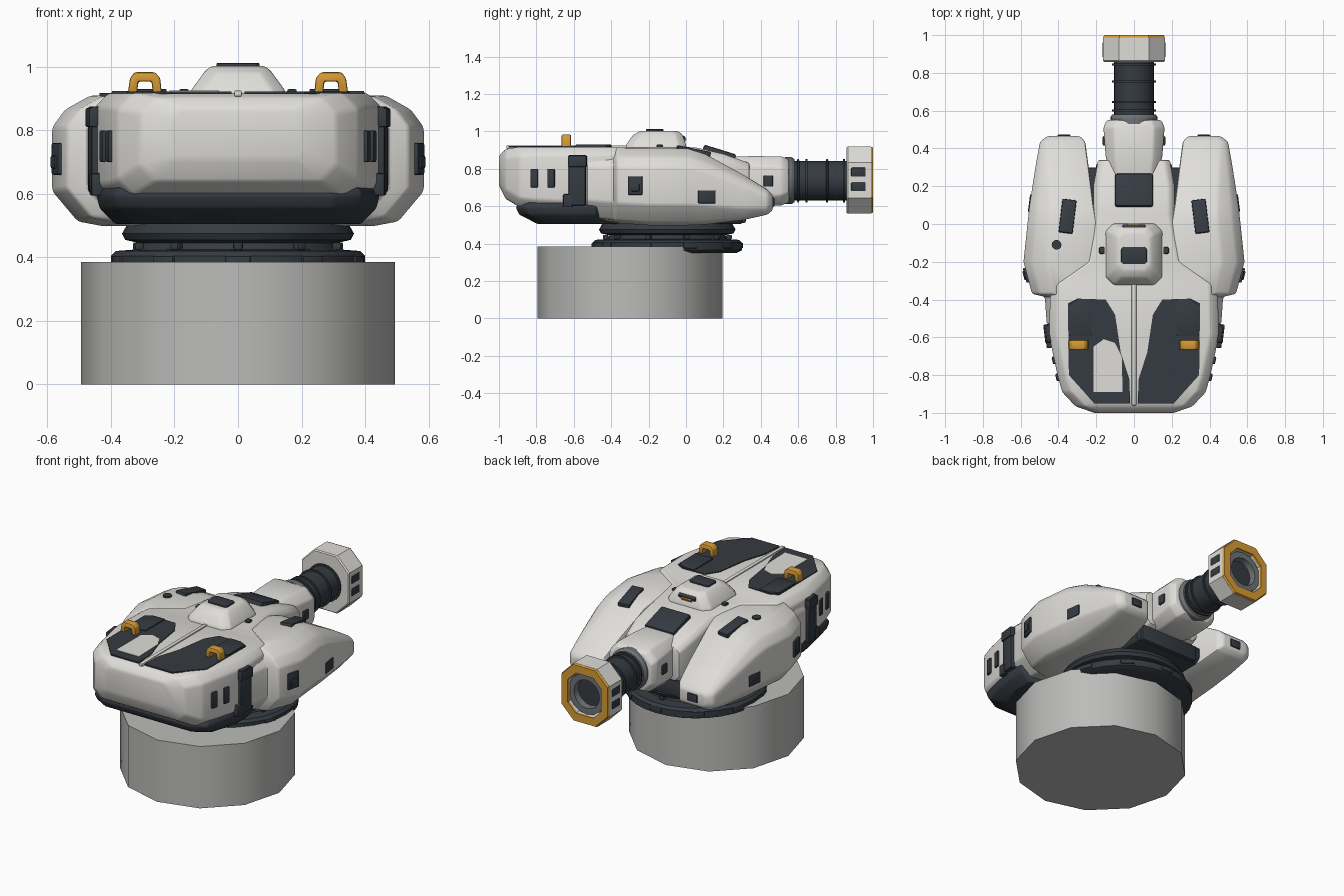
import bpy, bmesh, math
from mathutils import Matrix


def material(name, r, g, b):
    m = bpy.data.materials.new(name)
    m.diffuse_color = (r, g, b, 1)
    return m


WHITE = material("hull_white", 0.74, 0.73, 0.70)
GREY = material("pedestal_grey", 0.50, 0.50, 0.49)
DARK = material("dark_slate", 0.036, 0.044, 0.054)
STEEL = material("mid_grey", 0.16, 0.17, 0.18)
YELLOW = material("amber", 0.68, 0.33, 0.035)


def finish(name, bm, mat, bevel=0.0, mirror=False, angle=30):
    bmesh.ops.recalc_face_normals(bm, faces=bm.faces)
    me = bpy.data.meshes.new(name)
    bm.to_mesh(me)
    bm.free()
    me.materials.append(mat)
    ob = bpy.data.objects.new(name, me)
    bpy.context.collection.objects.link(ob)
    if bevel:
        b = ob.modifiers.new("bevel", 'BEVEL')
        b.width, b.segments, b.limit_method = bevel, 2, 'ANGLE'
        b.angle_limit = math.radians(22)
    if mirror:
        ob.modifiers.new("mirror", 'MIRROR').use_mirror_merge = False
    bpy.ops.object.select_all(action='DESELECT')
    ob.select_set(True)
    bpy.context.view_layer.objects.active = ob
    bpy.ops.object.convert(target='MESH')
    bpy.ops.object.shade_smooth_by_angle(angle=math.radians(angle))
    return ob


def loft(name, rings, mat, bevel=0.0, mirror=False, closed=False, angle=30):
    """Skin a list of equal-length point rings; cap the ends unless closed."""
    bm = bmesh.new()
    vs = [[bm.verts.new(p) for p in r] for r in rings]
    n = len(vs[0])
    pairs = list(zip(vs, vs[1:])) + ([(vs[-1], vs[0])] if closed else [])
    for a, b in pairs:
        for i in range(n):
            j = (i + 1) % n
            bm.faces.new((a[i], a[j], b[j], b[i]))
    if not closed:
        bm.faces.new(vs[0])
        bm.faces.new(vs[-1])
    return finish(name, bm, mat, bevel, mirror, angle)


def octo(hu, hv, c, cu=0.0, cv=0.0):
    """Chamfered rectangle as eight 2D points."""
    pts = [(hu, hv - c), (hu - c, hv), (c - hu, hv), (-hu, hv - c),
           (-hu, c - hv), (c - hu, -hv), (hu - c, -hv), (hu, c - hv)]
    return [(cu + u, cv + v) for u, v in pts]


def circle(r, n):
    return [(r * math.cos(2 * math.pi * i / n), r * math.sin(2 * math.pi * i / n)) for i in range(n)]


def at_y(pts, y):
    return [(u, y, v) for u, v in pts]


def at_z(pts, z):
    return [(u, v, z) for u, v in pts]


def plate(name, pts, z0, z1, mat, mirror=False, bevel=0.0):
    return loft(name, [at_z(pts, z0), at_z(pts, z1)], mat, bevel, mirror)


def box(name, loc, size, mat, rx=0.0, rz=0.0, mirror=True, bevel=0.006):
    bm = bmesh.new()
    bmesh.ops.create_cube(bm, size=1)
    m = (Matrix.Translation(loc) @ Matrix.Rotation(rz, 4, 'Z') @ Matrix.Rotation(rx, 4, 'X')
         @ Matrix.Diagonal((*size, 1)))
    bmesh.ops.transform(bm, matrix=m, verts=bm.verts)
    return finish(name, bm, mat, bevel, mirror)


def lathe_z(name, cy, prof, n, mat, angle=30):
    rings = [[(x, y + cy, z) for x, y in circle(r, n)] for r, z in prof]
    return loft(name, rings, mat, angle=angle)


def lathe_y(name, prof, n, mat, cz=0.737, closed=False):
    rings = [[(u, y, v + cz) for u, v in circle(r, n)] for r, y in prof]
    return loft(name, rings, mat, closed=closed)


# pedestal and turret ring
lathe_z("pedestal", -0.3, [(0.495, 0), (0.495, 0.385)], 12, GREY, 35)
lathe_z("turret_ring", -0.1, [(0.37, 0.35), (0.40, 0.365), (0.40, 0.405), (0.385, 0.42), (0.32, 0.425),
                              (0.31, 0.445), (0.355, 0.455), (0.365, 0.475), (0.34, 0.52)], 32, DARK)
for i in range(10):
    a = 2 * math.pi * (i + 0.5) / 10
    box("ring_lug", (0.395 * math.cos(a), -0.1 + 0.395 * math.sin(a), 0.39), (0.02, 0.08, 0.03),
        DARK, rz=a, mirror=False)
    box("neck_bolt", (0.33 * math.cos(a), -0.1 + 0.33 * math.sin(a), 0.435), (0.03, 0.03, 0.025),
        DARK, rz=a, mirror=False)

# central hull, lofted from the blunt front to the gun cheeks: y, half width, bottom, top, chamfer
hull = [(-1.0, 0.21, 0.71, 0.87, 0.03), (-0.965, 0.31, 0.64, 0.905, 0.05), (-0.89, 0.38, 0.595, 0.918, 0.05),
        (-0.80, 0.405, 0.59, 0.918, 0.045), (-0.58, 0.452, 0.58, 0.918, 0.045), (-0.32, 0.44, 0.58, 0.918, 0.04),
        (-0.2, 0.26, 0.58, 0.918, 0.03), (0.05, 0.215, 0.58, 0.915, 0.03), (0.2, 0.215, 0.58, 0.88, 0.03),
        (0.34, 0.19, 0.62, 0.83, 0.03)]
loft("central_hull", [at_y(octo(w, (t - b) / 2, c, 0, (t + b) / 2), y) for y, w, b, t, c in hull],
     WHITE, 0.012)

# dark chin and belly
half = [(0.3, -0.91), (0.39, -0.86), (0.445, -0.6), (0.445, -0.48), (0.26, -0.4), (0.25, 0.3)]
chin = half + [(-x, y) for x, y in reversed(half)]


def chin_ring(s, z):
    return [(x * s, y + (0.9 * (1 - s) if y < -0.7 else 0), z) for x, y in chin]


loft("dark_chin", [chin_ring(0.98, 0.62), chin_ring(1.0, 0.595), chin_ring(0.98, 0.555), chin_ring(0.87, 0.505)],
     DARK, 0.008)


# side pods: y, inner x, outer x, bottom, top
def pod_ring(y, xi, xo, zb, zt):
    k = (zt - zb) / 0.41
    return at_y([(xi, zt), (xo - 0.12 * k, zt), (xo - 0.04 * k, zt - 0.045 * k), (xo, zt - 0.1 * k),
                 (xo, zb + 0.11 * k), (xo - 0.08 * k, zb + 0.015 * k), (xo - 0.16 * k, zb), (xi, zb)], y)


pod = [(-0.53, 0.2, 0.462, 0.53, 0.908), (-0.385, 0.2, 0.472, 0.515, 0.908), (-0.37, 0.2, 0.54, 0.51, 0.908),
       (-0.2, 0.2, 0.585, 0.498, 0.91), (0.01, 0.2, 0.563, 0.498, 0.908), (0.1, 0.215, 0.553, 0.502, 0.88),
       (0.3, 0.24, 0.522, 0.525, 0.772), (0.435, 0.258, 0.498, 0.555, 0.69), (0.465, 0.285, 0.46, 0.58, 0.66)]
loft("side_pod", [pod_ring(*p) for p in pod], WHITE, 0.012, True)

# side fittings, straps and slots
box("side_strap", (0.44, -0.58, 0.74), (0.055, 0.09, 0.27), DARK, rz=-0.12)
box("strap_buckle", (0.455, -0.58, 0.84), (0.04, 0.1, 0.06), DARK, rz=-0.12)
box("strap_foot", (0.44, -0.63, 0.63), (0.05, 0.05, 0.07), DARK, rz=-0.12)
box("rear_slot", (0.399, -0.81, 0.75), (0.03, 0.04, 0.10), DARK, rz=-0.22)
box("middle_slot", (0.418, -0.72, 0.75), (0.03, 0.04, 0.10), DARK, rz=-0.22)
box("pod_side_slot", (0.564, -0.27, 0.71), (0.03, 0.08, 0.10), DARK, rz=-0.25)
box("pod_slot_cover", (0.571, -0.27, 0.70), (0.03, 0.05, 0.04), DARK, rz=-0.25)
box("pod_front_slot", (0.543, 0.11, 0.65), (0.026, 0.095, 0.07), DARK, rz=0.13)
box("pod_tip_lamp", (0.37, 0.463, 0.622), (0.07, 0.02, 0.05), DARK)
box("pod_top_slot", (0.352, 0.04, 0.893), (0.075, 0.18, 0.03), DARK, rx=-0.2, rz=0.12)
box("deck_stud", (0.17, -0.14, 0.92), (0.03, 0.035, 0.02), DARK)
lathe_z("pod_cap", -0.11, [(0.026, 0.9), (0.026, 0.918)], 12, DARK).location.x = -0.41

# deck panels
panel = [(0.02, -0.95), (0.21, -0.95), (0.345, -0.80), (0.35, -0.42), (0.30, -0.395), (0.15, -0.40),
         (0.10, -0.48), (0.07, -0.68), (0.025, -0.82)]
plate("deck_panel", panel, 0.915, 0.923, DARK, True)
plate("deck_hatch", [(0.225, -0.59), (0.345, -0.59), (0.345, -0.43), (0.30, -0.40), (0.225, -0.40)],
      0.918, 0.93, DARK, True, 0.003)
plate("pale_patch", [(-0.06, -0.89), (-0.215, -0.89), (-0.215, -0.65), (-0.16, -0.61), (-0.10, -0.63), (-0.065, -0.7)],
      0.917, 0.9255, WHITE)
box("deck_spine", (0, -0.63, 0.916), (0.024, 0.66, 0.018), WHITE, mirror=False, bevel=0.004)

# lifting handles
arch = [(0.24, 0.915), (0.245, 0.965), (0.262, 0.983), (0.325, 0.983), (0.34, 0.965), (0.347, 0.915),
        (0.318, 0.915), (0.314, 0.953), (0.272, 0.953), (0.268, 0.915)]
loft("lifting_handle", [at_y(arch, -0.665), at_y(arch, -0.615)], YELLOW, 0.006, True)

# commander hatch
loft("cupola", [at_z(octo(hx, hy, c, 0, cy), z) for hx, hy, c, cy, z in
                [(0.155, 0.165, 0.04, -0.16, 0.90), (0.145, 0.16, 0.04, -0.16, 0.93),
                 (0.105, 0.13, 0.035, -0.15, 0.985), (0.085, 0.10, 0.03, -0.145, 1.003)]], WHITE, 0.01)
plate("cupola_lid", octo(0.068, 0.046, 0.012, 0, -0.167), 1.0, 1.012, DARK, bevel=0.003)
box("cupola_visor", (0, -0.022, 0.962), (0.12, 0.03, 0.035), DARK, rx=-0.5, mirror=False)
box("cupola_lens", (0, -0.01, 0.957), (0.07, 0.02, 0.018), YELLOW, rx=-0.5, mirror=False, bevel=0.003)

# gun mount
box("mount_block", (0, 0.17, 0.86), (0.2, 0.18, 0.09), DARK, rx=-0.3, mirror=False, bevel=0.01)
box("mount_base", (0, 0.22, 0.56), (0.4, 0.2, 0.1), DARK, mirror=False, bevel=0.01)
mount = [(0.2, 0.11, 0.64, 0.835, 0.03), (0.25, 0.13, 0.62, 0.865, 0.04), (0.36, 0.15, 0.595, 0.868, 0.05),
         (0.51, 0.162, 0.605, 0.866, 0.055), (0.55, 0.145, 0.62, 0.85, 0.055)]
loft("gun_mantlet", [at_y(octo(w, (t - b) / 2, c, 0, (t + b) / 2), y) for y, w, b, t, c in mount], WHITE, 0.01)
box("mantlet_slot", (0.156, 0.44, 0.735), (0.02, 0.05, 0.06), DARK)

# barrel with bands
lathe_y("barrel_collar", [(0.125, 0.53), (0.125, 0.565), (0.115, 0.58)], 24, STEEL)
lathe_y("barrel", [(0.106, 0.5), (0.106, 0.88)], 24, DARK)
for y in (0.60, 0.645, 0.755, 0.845):
    lathe_y("barrel_band", [(0.1, y - 0.006), (0.116, y - 0.005), (0.116, y + 0.005), (0.1, y + 0.006)], 24, DARK)

# octagonal muzzle
outer, inner = octo(0.164, 0.18, 0.085, 0, 0.74), octo(0.115, 0.125, 0.055, 0, 0.74)
slim = octo(0.158, 0.174, 0.083, 0, 0.74)
loft("muzzle", [at_y(slim, 0.858), at_y(outer, 0.865), at_y(outer, 0.988), at_y(inner, 0.988), at_y(inner, 0.92)],
     WHITE)
loft("muzzle_rim", [at_y(outer, 0.985), at_y(slim, 1.0), at_y(inner, 1.0), at_y(inner, 0.985)], YELLOW, closed=True)
lathe_y("bore_ring", [(0.125, 0.93), (0.125, 0.978), (0.088, 0.978), (0.082, 0.93)], 16, STEEL, 0.74, True)
lathe_y("bore", [(0.1, 0.925), (0.1, 0.94)], 16, DARK, 0.74)
for z in (0.705, 0.782):
    box("muzzle_slot", (0.158, 0.922, z), (0.018, 0.08, 0.05), DARK)
